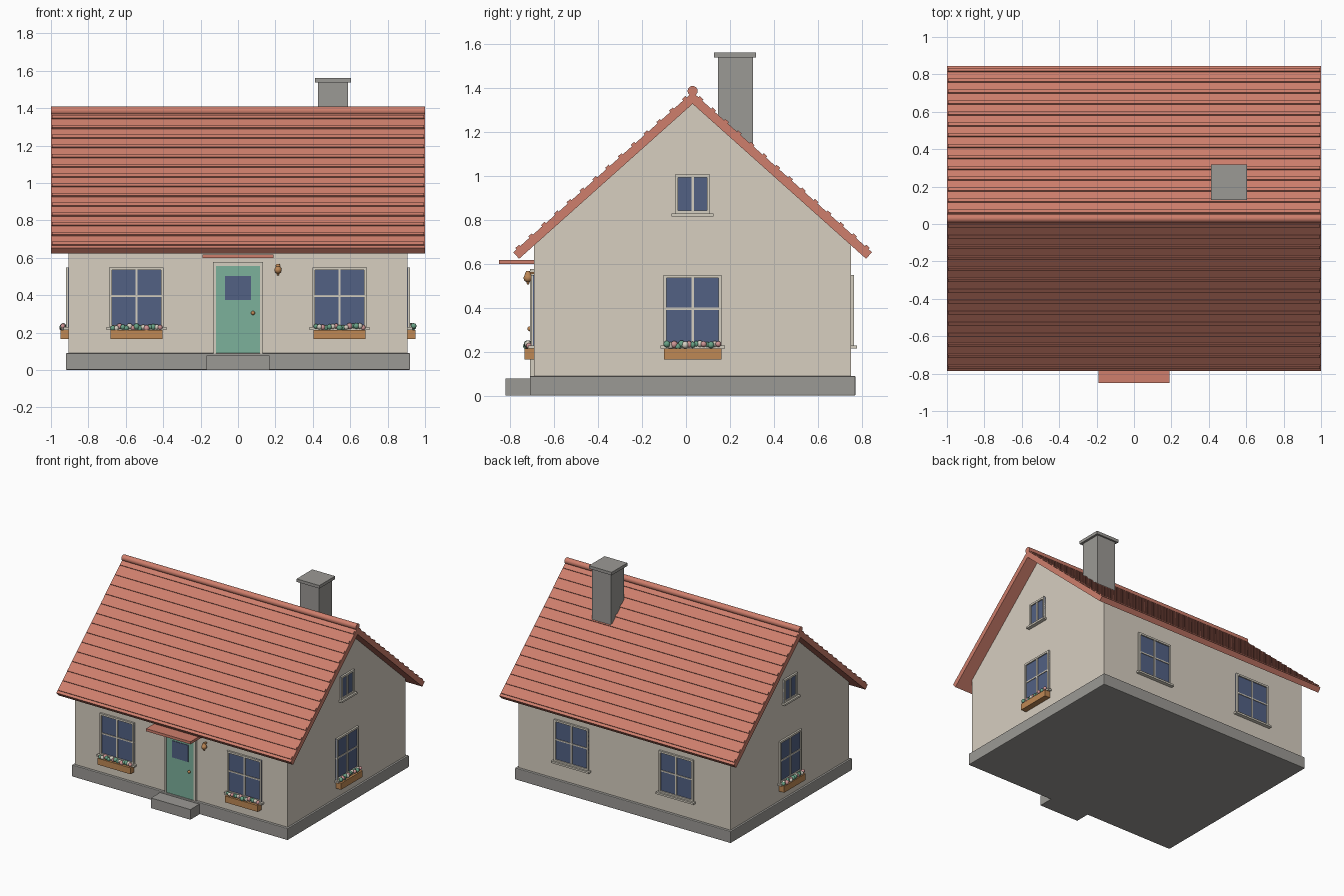
import bpy, bmesh, math, random
from mathutils import Matrix, Vector

if "Cube" in bpy.data.objects:
    bpy.data.objects.remove(bpy.data.objects["Cube"])

random.seed(4)
CY = 0.03                      # house centre in y
HX, HY = 0.905, 0.72           # wall half sizes


def mat(name, r, g, b):
    m = bpy.data.materials.new(name)
    m.diffuse_color = (r, g, b, 1)
    m.use_nodes = True
    m.node_tree.nodes["Principled BSDF"].inputs["Base Color"].default_value = m.diffuse_color
    return m


WALL = mat("cream_plaster", 0.68, 0.62, 0.53)
ROOF = mat("terracotta", 0.62, 0.21, 0.15)
STONE = mat("grey_stone", 0.33, 0.32, 0.30)
TRIM = mat("pale_trim", 0.66, 0.62, 0.53)
GLASS = mat("blue_glass", 0.085, 0.12, 0.23)
DOOR = mat("green_paint", 0.20, 0.44, 0.33)
WOOD = mat("warm_wood", 0.52, 0.25, 0.09)
BRASS = mat("brass", 0.50, 0.24, 0.09)
PINK = mat("pink_petals", 0.62, 0.30, 0.30)
LEAF = mat("leaf_green", 0.14, 0.36, 0.24)


def finish(name, bm, m, M=None, smooth=False):
    if M is not None:
        bm.transform(M)
    bmesh.ops.recalc_face_normals(bm, faces=bm.faces)
    me = bpy.data.meshes.new(name)
    bm.to_mesh(me)
    bm.free()
    me.materials.append(m)
    for p in me.polygons:
        p.use_smooth = smooth
    ob = bpy.data.objects.new(name, me)
    bpy.context.collection.objects.link(ob)
    return ob


def box(name, x, y, z, m, M=None, bevel=0):
    """Box from (min, max) ranges."""
    bm = bmesh.new()
    c = [(a + b) / 2 for a, b in (x, y, z)]
    s = [b - a for a, b in (x, y, z)]
    bmesh.ops.create_cube(bm, size=1, matrix=Matrix.Translation(c) @ Matrix.Diagonal((*s, 1)))
    ob = finish(name, bm, m, M)
    if bevel:
        b = ob.modifiers.new("bevel", "BEVEL")
        b.width, b.segments = bevel, 2
    return ob


def ball(name, p, r, m, M=None):
    bm = bmesh.new()
    bmesh.ops.create_uvsphere(bm, u_segments=14, v_segments=9, radius=r,
                              matrix=Matrix.Translation(p))
    return finish(name, bm, m, M, True)


def rod(name, p, r1, r2, depth, m, M=None, rot=None, seg=16):
    bm = bmesh.new()
    bmesh.ops.create_cone(bm, cap_ends=True, segments=seg, radius1=r1, radius2=r2, depth=depth,
                          matrix=Matrix.Translation(p) @ (rot or Matrix()))
    ob = finish(name, bm, m, M)
    ob.data.shade_smooth()
    ob.data.set_sharp_from_angle(angle=math.radians(40))
    return ob


def extrude_x(name, pts, hx, m):
    """Extrude a (y, z) profile along x."""
    bm = bmesh.new()
    f = bm.faces.new([bm.verts.new((-hx, y, z)) for y, z in pts])
    r = bmesh.ops.extrude_face_region(bm, geom=[f])
    vs = [v for v in r["geom"] if isinstance(v, bmesh.types.BMVert)]
    bmesh.ops.translate(bm, verts=vs, vec=(2 * hx, 0, 0))
    return finish(name, bm, m)


# roof geometry
SLOPE, TOP, RUN, TH = math.atan(0.893), 1.38, 0.815, 0.04
c, s = math.cos(SLOPE), math.sin(SLOPE)
under = TOP - TH / c
eave = TOP - RUN * 0.893

# base, doorstep and walls
box("plinth", (-0.92, 0.92), (CY - 0.74, CY + 0.74), (0, 0.09), STONE, bevel=0.005)
box("doorstep", (-0.168, 0.168), (-0.82, -0.69), (0, 0.078), STONE)
wz = under - HY * 0.893 + 0.008
extrude_x("walls", [(CY - HY, 0.08), (CY + HY, 0.08), (CY + HY, wz),
                    (CY, under + 0.008), (CY - HY, wz)], HX, WALL)

# roof slab, ridge and tile courses
extrude_x("roof", [(CY, TOP), (CY + RUN, eave), (CY + RUN - TH * s, eave - TH * c), (CY, under),
                   (CY - RUN + TH * s, eave - TH * c), (CY - RUN, eave)], 1.0, ROOF)
rod("ridge_cap", (0, CY, 1.385), 0.023, 0.023, 2.0, ROOF, rot=Matrix.Rotation(math.pi / 2, 4, 'Y'))
ROWS = 14
L = RUN / c
for side in (-1, 1):
    for i in range(ROWS):
        d = L * (i + 0.6) / ROWS
        M = (Matrix.Translation((0, CY + side * d * c, TOP - d * s))
             @ Matrix.Rotation(-side * SLOPE, 4, 'X'))
        box("tile_course", (-0.995, 0.995), (-0.011, 0.011), (-0.008, 0.008), ROOF, M)

# chimney
box("chimney", (0.428, 0.588), (0.145, 0.305), (1.05, 1.54), STONE)
box("chimney_cap", (0.411, 0.605), (0.127, 0.318), (1.537, 1.56), STONE)


def wall_frame(angle, dist):
    """Local frame on a wall: x along it, -y outward from its surface."""
    return (Matrix.Translation((0, CY, 0)) @ Matrix.Rotation(angle, 4, 'Z')
            @ Matrix.Translation((0, -dist, 0)))


FRONT, BACK = wall_frame(0, HY), wall_frame(math.pi, HY)
RIGHT, LEFT = wall_frame(math.pi / 2, HX), wall_frame(-math.pi / 2, HX)


def window(M, u, half, z0, z1, cross=True, flowers=False, box_half=0.14):
    t = 0.014
    out = (-0.014, 0.005)
    box("window_glass", (u - half, u + half), (-0.005, 0.004), (z0, z1), GLASS, M)
    for k in (-1, 1):
        e = u + k * (half - t / 2)
        box("window_jamb", (e - t / 2, e + t / 2), out, (z0, z1), TRIM, M)
    box("window_head", (u - half, u + half), out, (z1 - t, z1), TRIM, M)
    box("window_foot", (u - half, u + half), out, (z0, z0 + t), TRIM, M)
    box("window_mullion", (u - 0.006, u + 0.006), (-0.011, 0.004), (z0, z1), TRIM, M)
    if cross:
        zm = 0.395
        box("window_crossbar", (u - half, u + half), (-0.010, 0.004), (zm - .005, zm + .005), TRIM, M)
    box("window_sill", (u - half - .015, u + half + .015), (-0.028, 0.004), (z0 - .012, z0 + .002), TRIM, M)
    if flowers:
        b = box_half
        box("flower_box", (u - b, u + b), (-0.045, 0.004), (0.165, 0.214), WOOD, M)
        for i in range(15):
            x = u - b + 0.014 + (2 * b - 0.028) * i / 14
            p = (x, -0.026 + random.uniform(-.009, .006), 0.228 + random.uniform(-.006, .008))
            ball("flower", p, random.uniform(.013, .017), (LEAF, PINK, TRIM)[(i * 2 + i // 4) % 3], M)


# windows
for k in (-1, 1):
    window(FRONT, k * 0.543, 0.146, 0.227, 0.548, flowers=True)
    window(BACK, k * 0.447, 0.146, 0.227, 0.548)
for M in (LEFT, RIGHT):
    window(M, 0, 0.132, 0.227, 0.548, flowers=True, box_half=0.131)
    window(M, 0, 0.08, 0.827, 1.005, cross=False)

# door with frame, pane, knob and canopy
box("door", (-0.118, 0.118), (-0.012, 0.005), (0.085, 0.558), DOOR, FRONT)
box("door_pane", (-0.07, 0.07), (-0.016, -0.008), (0.374, 0.503), GLASS, FRONT)
for k in (-1, 1):
    box("door_jamb", (k * 0.125 - .007, k * 0.125 + .007), (-0.018, 0.005), (0.085, 0.558), TRIM, FRONT)
box("door_head", (-0.134, 0.134), (-0.02, 0.005), (0.556, 0.577), TRIM, FRONT)
ball("door_knob", (0.08, -0.02, 0.304), 0.011, BRASS, FRONT)
box("door_canopy", (-0.19, 0.19), (-0.85, -0.68), (0.598, 0.618), ROOF)

# wall lamp
ball("lamp_globe", (0.214, -0.028, 0.535), 0.02, BRASS, FRONT)
rod("lamp_cap", (0.214, -0.028, 0.559), 0.015, 0.009, 0.014, BRASS, FRONT)
rod("lamp_tip", (0.214, -0.028, 0.511), 0.004, 0.008, 0.012, BRASS, FRONT)
box("lamp_bracket", (0.208, 0.22), (-0.028, 0.004), (0.553, 0.563), BRASS, FRONT)
